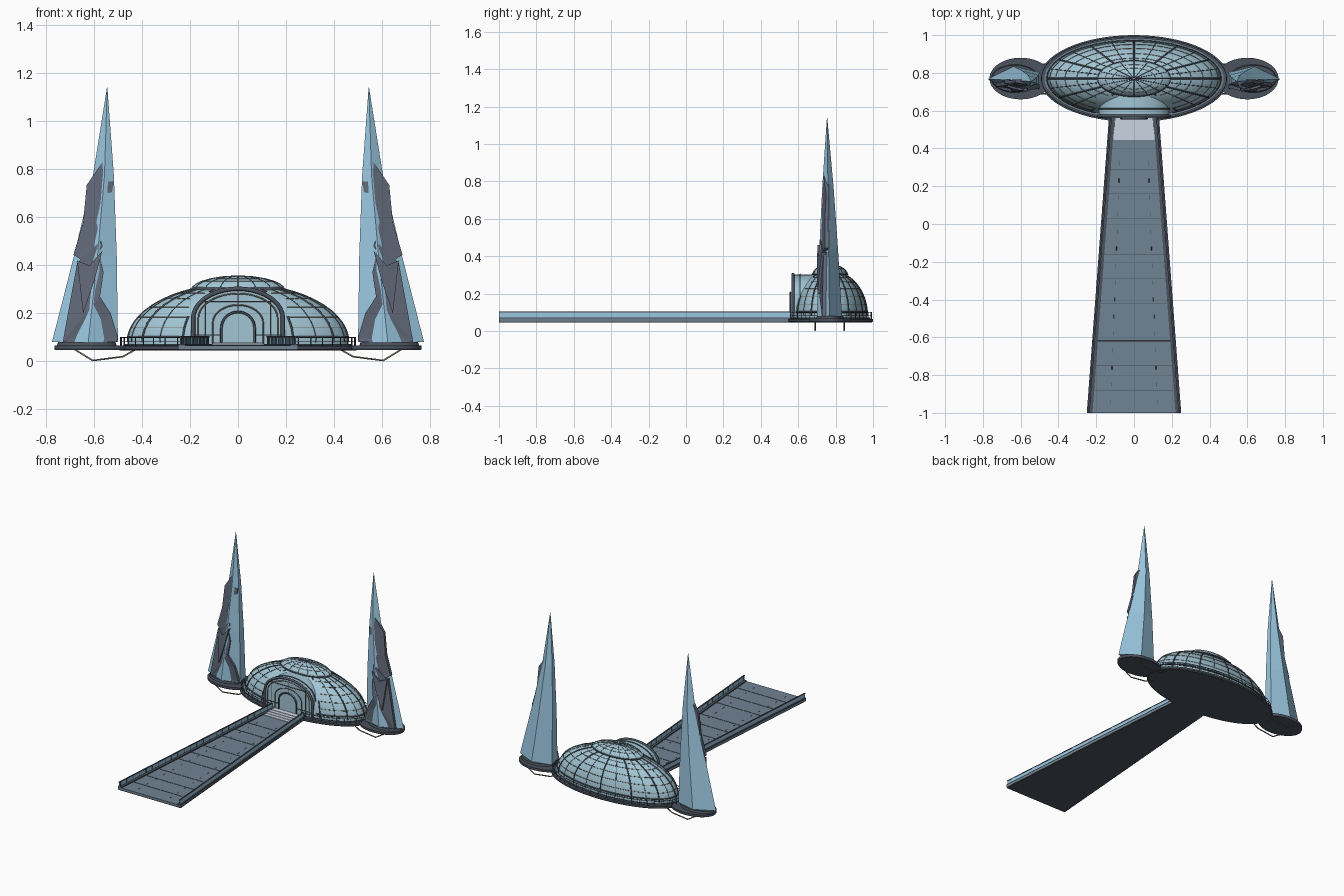
import bpy, bmesh
from math import sin, cos, pi, sqrt, radians

if "Cube" in bpy.data.objects:
    bpy.data.objects.remove(bpy.data.objects["Cube"])

CY = 0.77  # centre of the dome platform along y


def mat(name, r, g, b):
    m = bpy.data.materials.new(name)
    m.diffuse_color = (r, g, b, 1)
    m.use_nodes = True
    m.node_tree.nodes["Principled BSDF"].inputs["Base Color"].default_value = m.diffuse_color
    return m


GLASS = mat("dome_glass", 0.36, 0.56, 0.66)
CRYSTAL = mat("spire_blue", 0.33, 0.58, 0.76)
SHARD = mat("shard_slate", 0.12, 0.14, 0.19)
DARK = mat("dark_metal", 0.07, 0.085, 0.11)
DECK = mat("deck_slate", 0.16, 0.23, 0.29)
STEP = mat("step_pale", 0.6, 0.66, 0.75)
BRONZE = mat("bronze", 0.2, 0.18, 0.15)


def finish(name, bm, m, smooth=False):
    bmesh.ops.recalc_face_normals(bm, faces=bm.faces)
    me = bpy.data.meshes.new(name)
    bm.to_mesh(me)
    bm.free()
    me.materials.append(m)
    ob = bpy.data.objects.new(name, me)
    bpy.context.collection.objects.link(ob)
    if smooth:
        me.shade_smooth()
        me.set_sharp_from_angle(angle=radians(35))
    return ob


def loft(name, rings, m, smooth=False):
    """Skin matching closed rings and cap both ends."""
    bm = bmesh.new()
    vs = [[bm.verts.new(p) for p in r] for r in rings]
    n = len(rings[0])
    for a, b in zip(vs, vs[1:]):
        for i in range(n):
            bm.faces.new((a[i], a[(i + 1) % n], b[(i + 1) % n], b[i]))
    bm.faces.new(vs[0])
    bm.faces.new(vs[-1])
    return finish(name, bm, m, smooth)


def ellipse(cx, rx, ry, z, n=64):
    return [(cx + rx * cos(2 * pi * i / n), CY + ry * sin(2 * pi * i / n), z) for i in range(n)]


def tubes(name, paths, r, m, closed=False):
    """All paths become one beveled curve object."""
    cu = bpy.data.curves.new(name, 'CURVE')
    cu.dimensions = '3D'
    cu.bevel_depth = r
    cu.bevel_resolution = 1
    cu.use_fill_caps = True
    for p in paths:
        if len(p) < 2:
            continue
        s = cu.splines.new('POLY')
        s.points.add(len(p) - 1)
        for q, c in zip(s.points, p):
            q.co = (*c, 1)
        s.use_cyclic_u = closed
    cu.materials.append(m)
    ob = bpy.data.objects.new(name, cu)
    bpy.context.collection.objects.link(ob)


# platform: main oval, stepped rim, side discs
def disc(name, cx, rx, ry, z0, z1, m):
    loft(name, [ellipse(cx, rx * .985, ry * .97, z0), ellipse(cx, rx, ry, z0 + .006),
                ellipse(cx, rx, ry, z1)], m)


disc("main_platform", 0, .5, .23, .046, .064, DARK)
disc("dome_plinth", 0, .475, .215, .062, .072, DECK)
for s, side in ((-1, "left"), (1, "right")):
    disc(side + "_disc", s * .6, .165, .11, .048, .066, DARK)
    loft(side + "_spire_foot", [ellipse(s * .63, .125, .075, .064, 32), ellipse(s * .63, .12, .07, .08, 32)], DARK)

# dome and cap
Z0, H = .08, .243


def dome_pt(t, a, k=1.0):
    return (.46 * k * cos(t) * cos(a), CY + .2 * k * cos(t) * sin(a), Z0 + H * k * sin(t))


T1 = 1.15
ts = [T1 * i / 10 for i in range(11)]
loft("dome", [ellipse(0, .46, .2, .06)] +
     [ellipse(0, .46 * cos(t), .2 * cos(t), Z0 + H * sin(t)) for t in ts], GLASS, True)
capr = [(1.0, .297), (1.0, .31), (.93, .322), (.8, .334), (.6, .345), (.35, .353), (.03, .357)]
loft("dome_cap", [ellipse(0, .19 * k, .093 * k, z) for k, z in capr], GLASS, True)


def outside(p):  # keep ribs out of the portal
    return not (abs(p[0]) < .2 and p[1] < .68)


def split(pts):
    out, cur = [], []
    for p in pts:
        if outside(p):
            cur.append(p)
        elif cur:
            out.append(cur)
            cur = []
    return out + [cur] if cur else out


thick, thin, hoops = [], [], []
for i in range(48):
    a = 2 * pi * i / 48 + pi / 2
    pts = [dome_pt(t, a) for t in ts]
    if i % 4 == 0:
        thick += split(pts)
    elif i % 2 == 0:
        thin += split(pts)
for t in (.25, .45, .65, .85, 1.0):
    hoops += split([dome_pt(t, 2 * pi * i / 96 - pi / 2) for i in range(97)])
tubes("dome_main_ribs", thick, .0045, DARK)
tubes("dome_fine_ribs", thin, .002, DARK)
tubes("dome_hoops", hoops, .002, BRONZE)
tubes("dome_base_band", split([dome_pt(.09, 2 * pi * i / 96 - pi / 2) for i in range(97)]), .005, DARK)
tubes("cap_ring", [ellipse(0, .19, .093, .303)], .005, DARK, True)
tubes("cap_hoops", [ellipse(0, .19 * k, .093 * k, z) for k, z in (capr[3], capr[4])], .0015, BRONZE, True)
tubes("cap_ribs", [[(.19 * k * cos(a), CY + .093 * k * sin(a), z) for k, z in capr[1:]]
                   for a in [pi * i / 8 for i in range(16)]], .0018, DARK)


# entrance portal: glazed vault, frames and doorway
def arch(w, spring, top, y, n=20):
    pts = [(w, y, .066)]
    pts += [(w * cos(pi * i / n), y, spring + (top - spring) * sin(pi * i / n)) for i in range(n + 1)]
    return pts + [(-w, y, .066)]


loft("portal_vault", [arch(.185, .18, .302, .572), arch(.185, .18, .302, .74)], GLASS, True)
tubes("portal_frame", [arch(.187, .18, .303, .572)], .009, DARK)
tubes("portal_rear_frame", [arch(.187, .18, .303, .61)], .004, DARK)
tubes("portal_inner_arches", [arch(.165, .18, .283, .569), arch(.105, .16, .235, .567)], .003, BRONZE)
loft("doorway", [arch(.068, .14, .205, .558), arch(.068, .14, .205, .58)], GLASS)
tubes("door_frame", [arch(.069, .14, .206, .558)], .005, DARK)
tubes("portal_mullions", [[(x, .569, .205 if x == 0 else .066), (x, .569, z)] for x, z in
                          ((0, .3), (-.135, .262), (.135, .262))] +
      [[(-w, .569, z), (w, .569, z)] for w, z in ((.14, .25), (.183, .11))], .0025, DARK)

# platform railing, open at the bridge
rail = [(.49 * cos(a), CY + .222 * sin(a), .1) for a in
        [-pi / 2 + .28 + (2 * pi - .56) * i / 88 for i in range(89)]]
tubes("platform_rail", [rail, [(x, y, .082) for x, y, z in rail]], .0018, DARK)
tubes("platform_rail_posts", [[(x, y, .06), (x, y, z)] for x, y, z in rail[::2]], .0018, DARK)


# bridge: tapered deck, glazed parapets, seams and steps
def half(y):
    return .25 - (y + 1) / 1.56 * .117


def taper(name, edges, z0, z1, m, y0=-1, y1=.56):
    """Bar along the bridge; edges gives its two x offsets for a half width."""
    def sec(y):
        a, b = edges(half(y))
        return [(a, y, z0), (b, y, z0), (b, y, z1), (a, y, z1)]
    loft(name, [sec(y0), sec(y1)], m)


taper("bridge_deck", lambda w: (-w, w), .052, .066, DECK)
taper("bridge_underside", lambda w: (-w + .004, w - .004), .047, .053, DARK)
ys = [.29, .16, .03, -.16, -.29, -.42, -.62, -.75, -.88]
for s, side in ((-1, "left"), (1, "right")):
    taper(side + "_kerb", lambda w: (s * (w - .03), s * w), .05, .073, DARK)
    taper(side + "_parapet_glass", lambda w: (s * (w - .013), s * (w - .008)), .07, .1, CRYSTAL)
    taper(side + "_handrail", lambda w: (s * (w - .015), s * (w - .006)), .1, .105, DARK)
    tubes(side + "_parapet_posts", [[(s * (half(y) - .012), y, .06), (s * (half(y) - .012), y, .102)]
                                    for y in [-.99 + i * .065 for i in range(24)]], .003, DARK)
    tubes(side + "_deck_studs", [[(s * half(y) * .5, y, .066), (s * half(y) * .5, y + .02, .066)]
                                 for y in [-.95 + i * .09 for i in range(15)]], .0015, DARK)
tubes("deck_seams", [[(-half(y) + .03, y, .066), (half(y) - .03, y, .066)] for y in ys], .002, DARK)
for i in range(4):
    taper("step_%d" % (i + 1), lambda w: (-w + .032, w - .032), .06, .069 + .003 * i, STEP, .445 + .026 * i, .56)

# spires: (z, inner x, outer x, half depth)
levels = [(.08, .5, .775, .067), (.44, .505, .683, .05), (.775, .517, .604, .03), (1.14, .544, .546, .001)]
section = [(1, 0), (.5, 1), (0, .5), (0, -.45), (.45, -1)]
# shard outlines in x, z as seen from the front
upper = [(.685, .445), (.645, .58), (.63, .735), (.565, .83), (.56, .75), (.517, .75), (.525, .705),
         (.565, .695), (.59, .58), (.565, .48), (.62, .40)]
lower = [(.73, .08), (.67, .41), (.585, .49), (.56, .37), (.575, .27), (.53, .2), (.5, .1), (.505, .08)]
splinter = [(.67, .42), (.62, .40), (.565, .46), (.6, .33), (.645, .2)]


def shard(name, outline, s, lift):
    front = [(s * x, .70 + .055 * (z - .08) - lift + .28 * abs(x - .6 + .06 * z), z) for x, z in outline]
    back = [(x, min(y + .035, .765), z) for x, y, z in front]
    ob = loft(name, [back, front], SHARD)
    bm = bmesh.new()
    bm.from_mesh(ob.data)
    bmesh.ops.triangulate(bm, faces=[f for f in bm.faces if len(f.verts) > 4])
    bm.to_mesh(ob.data)
    bm.free()


for s, side in ((-1, "left"), (1, "right")):
    loft(side + "_spire", [[(s * (a + (b - a) * u), CY - .012 * (z - .08) - .003 + d * v, z) for u, v in section]
                           for z, a, b, d in levels], CRYSTAL)
    shard(side + "_upper_shard", upper, s, .008)
    shard(side + "_lower_shard", lower, s, .01)
    shard(side + "_splinter", splinter, s, .02)
    # under-slung struts
    tubes(side + "_struts", [[(s * x, y, z) for x, z in ((.68, .05), (.605, .004), (.48, .02), (.43, .048))]
                             for y in (.69, .845)], .004, BRONZE)
